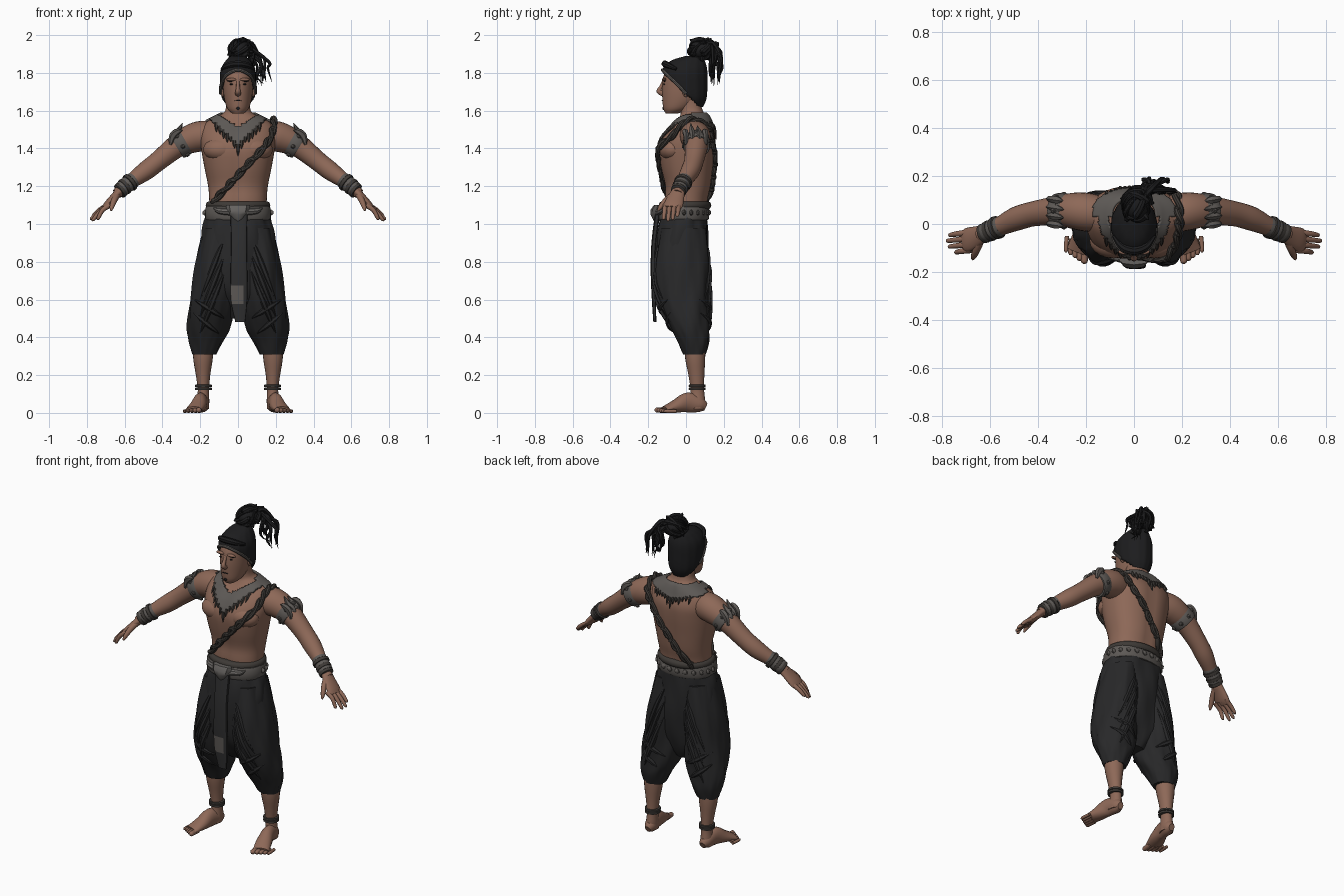
import bpy, bmesh, math, random
from mathutils import Vector, Matrix
from mathutils.bvhtree import BVHTree

random.seed(4)
if "Cube" in bpy.data.objects:
    bpy.data.objects.remove(bpy.data.objects["Cube"])
X, Y, Z = Vector((1, 0, 0)), Vector((0, 1, 0)), Vector((0, 0, 1))

def material(name, *rgb):
    m = bpy.data.materials.new(name)
    m.use_nodes = True
    m.diffuse_color = (*rgb, 1)
    m.node_tree.nodes["Principled BSDF"].inputs["Base Color"].default_value = (*rgb, 1)
    return m

skin = material("brown skin", .27, .14, .097)
black = material("black hair", .012, .012, .013)
cloth = material("charcoal cloth", .021, .021, .022)
sash_cloth = material("sash cloth", .028, .028, .029)
metal = material("dull grey metal", .11, .1, .092)
buckle_metal = material("pale grey metal", .13, .122, .115)
leather = material("dark leather", .048, .042, .037)

def smooth(stations, steps):
    """Catmull-Rom interpolation of whole stations."""
    out, last = [], len(stations) - 1
    for i in range(last):
        q = [stations[max(0, min(last, i + k))] for k in (-1, 0, 1, 2)]
        for s in range(steps):
            t = s / steps
            out.append([b + t / 2 * (c - a + t * (2 * a - 5 * b + 4 * c - d + t * (3 * (b - c) + d - a)))
                        for a, b, c, d in zip(*q)])
    return out + [list(stations[-1])]

def loft(bm, stations, n=16, steps=4, ref=Y, flat=False, power=1, shape=None):
    """Skin elliptical rings (x, y, z, radius a, radius b)."""
    pts = smooth([s if len(s) > 4 else (*s, s[3]) for s in stations], steps)
    last, b, rings = len(pts) - 1, ref.copy(), []
    for i, s in enumerate(pts):
        a = X
        if not flat:
            t = (Vector(pts[min(i + 1, last)][:3]) - Vector(pts[max(i - 1, 0)][:3])).normalized()
            b = (b - t * b.dot(t)).normalized()
            a = b.cross(t)
        ring = []
        for w in (math.tau * k / n for k in range(n)):
            m = shape(w, i / last) if shape else 1
            ca, sb = (math.copysign(abs(f) ** power, f) * m for f in (math.cos(w), math.sin(w)))
            ring.append(bm.verts.new(Vector(s[:3]) + a * ca * max(s[3], .001) + b * sb * max(s[4], .001)))
        rings.append(ring)
    for r, q in zip(rings, rings[1:]):
        for k in range(n):
            bm.faces.new((r[k], r[k - 1], q[k - 1], q[k]))
    bm.faces.new(rings[0])
    bm.faces.new(rings[-1][::-1])

def ball(bm, c, size, level=3):
    bmesh.ops.create_icosphere(bm, subdivisions=level, radius=1, matrix=Matrix.Translation(c) @ Matrix.Diagonal((*size, 1)))

def part(name, build, *mats, side=1, rule=None, shell=0):
    bm = bmesh.new()
    build(bm)
    for v in bm.verts:
        v.co.x *= side
    bmesh.ops.recalc_face_normals(bm, faces=bm.faces[:])
    for f in bm.faces:
        f.material_index = rule(f.calc_center_median()) if rule else 0
    mesh = bpy.data.meshes.new(name)
    bm.to_mesh(mesh)
    ob = bpy.data.objects.new(name, mesh)
    bpy.context.collection.objects.link(ob)
    for m in mats:
        mesh.materials.append(m)
    if shell:
        mod = ob.modifiers.new("thickness", 'SOLIDIFY')
        mod.thickness, mod.offset = shell, -1
    ob.select_set(True)
    bpy.context.view_layer.objects.active = ob
    return BVHTree.FromBMesh(bm)

def pair(name, build, mat):
    return [part(f"{label}_{name}", build, mat, side=s) for s, label in ((1, "left"), (-1, "right"))]

def trim(bm, drop):
    bmesh.ops.delete(bm, geom=[f for f in bm.faces if drop(f.calc_center_median())], context='FACES')

def surface(tree, x, z, front=True, lift=.012):
    d = -1 if front else 1
    return tree.ray_cast(Vector((x, d, z)), Y * -d)[0] + Y * d * lift

# Torso and neck with spine and breastbone grooves
TORSO = [(0, 0, 1.02, .15, .11), (0, 0, 1.12, .152, .115), (0, .01, 1.2, .158, .122), (0, .005, 1.3, .178, .14),
         (0, .005, 1.4, .195, .152), (0, .02, 1.47, .2, .137), (0, .035, 1.53, .18, .1), (0, .04, 1.57, .11, .075),
         (0, .03, 1.6, .068, .06), (0, .015, 1.68, .06, .058)]
groove = lambda w, u: 1 - .05 * math.exp(-(math.cos(w) / .13) ** 2)
def torso(bm):
    loft(bm, TORSO, 48, flat=True, power=.88, shape=groove)
    for s in (1, -1):
        ball(bm, (s * .085, -.07, 1.395), (.1, .073, .065))
trunk = part("torso", torso, skin)

# Head, nose, brow ridge and ears
def head(bm):
    loft(bm, [(0, -.075, 1.585, .03, .032), (0, -.05, 1.61, .056, .07), (0, -.025, 1.66, .072, .1), (0, -.015, 1.72, .079, .112),
              (0, -.01, 1.78, .08, .11), (0, 0, 1.83, .066, .09), (0, 0, 1.86, .03, .045)], 32, flat=True)
    loft(bm, [(0, -.118, 1.755, .009), (0, -.133, 1.725, .01), (0, -.143, 1.703, .014), (0, -.122, 1.69, .016)], 10)
    for s in (1, -1):
        ball(bm, (s * .08, 0, 1.705), (.012, .02, .033))
        ball(bm, (s * .035, -.116, 1.765), (.03, .012, .008))
face = part("head", head, skin)

# Eyes, brows, mouth and chin beard
def features(bm):
    spots = [(s * x, z, w, h) for s in (1, -1) for x, z, w, h in ((.034, 1.74, .012, .004), (.036, 1.757, .022, .005))]
    for x, z, w, h in spots + [(0, 1.653, .02, .0025), (0, 1.612, .01, .008)]:
        ball(bm, surface(face, x, z, lift=.001), (w, .004, h), 2)
part("face_details", features, black)

# Swept-back hair cap with an open face and a raised front crest
def hair(bm):
    loft(bm, [(0, .035, 1.62, .055, .055), (0, .005, 1.67, .088, .104), (0, -.006, 1.76, .096, .119), (0, -.006, 1.82, .09, .117),
              (0, .01, 1.865, .064, .088), (0, .04, 1.89, .035, .04)], 56, 8, flat=True, shape=lambda w, u: 1 + .012 * math.sin(14 * w))
    trim(bm, lambda c: c.z < 1.815 and c.y < 1.69 - c.z)
    loft(bm, [(-.085, -.05, 1.82, .008), (-.05, -.095, 1.84, .016), (0, -.112, 1.848, .018), (.05, -.095, 1.84, .016), (.085, -.05, 1.82, .008)], 8)
part("hair_cap", hair, black, shell=.014)
part("hairline_trim", lambda bm: loft(bm, [(s * x, y, z, .009) for s, x, y, z in (
    (-1, .092, 0, 1.69), (-1, .088, -.046, 1.74), (-1, .06, -.1, 1.79), (1, 0, -.124, 1.815),
    (1, .06, -.1, 1.79), (1, .088, -.046, 1.74), (1, .092, 0, 1.69))], 8), metal)

# Topknot of wound locks with loose tufts and falling strands
def topknot(bm):
    c, size, j = Vector((.01, .085, 1.925)), Vector((.058, .07, .055)), lambda a: random.uniform(-a, a)
    ball(bm, c, size * .95)
    loft(bm, [(0, .05, 1.86, .045), (.005, .06, 1.89, .036), (.01, .08, 1.93, .04)])
    for _ in range(18):
        u = Vector((j(1), j(1), j(1))).normalized()
        v = u.orthogonal().normalized()
        arc = [u * math.cos(k * .6) + v * math.sin(k * .6) for k in range(7)]
        loft(bm, [(*(c + d * size), .016 - .002 * k) for k, d in enumerate(arc)], 7, 3, ref=u.cross(v))
        loft(bm, [(*(c + u * size * e), r) for e, r in ((.9, .014), (1.15, .009), (1.35, .001))], 6, 2, ref=v)
    for k in range(12):
        x, y = (.13 if k < 6 else .07) + j(.035), .15 + j(.03)
        loft(bm, [(.04, .11, 1.94, .014), (.06 + j(.02), .15 + j(.02), 1.93 + j(.03), .012), (x, y + .01, 1.87 + j(.03), .009),
                  (x + j(.025), y, 1.81 + j(.03), .007), (x + .015, y, 1.765 + j(.035), .001)], 6)
part("topknot", topknot, black)

# Arms, hands and fingers
def arm(bm):
    loft(bm, [(.11, .035, 1.47, .07), (.19, .048, 1.466, .08), (.25, .055, 1.45, .076), (.32, .055, 1.415, .062), (.42, .042, 1.335, .052),
              (.49, .022, 1.28, .05), (.56, -.01, 1.23, .039), (.61, -.032, 1.19, .03), (.64, -.045, 1.16, .028)], 24)
    loft(bm, [(.61, -.032, 1.19, .026, .03), (.65, -.05, 1.148, .021, .042), (.69, -.065, 1.105, .019, .05), (.71, -.07, 1.085, .013, .044)], 20)
    for k, (x, z) in enumerate(((.765, 1.045), (.774, 1.03), (.766, 1.024), (.74, 1.03))):
        y = -.036 - .024 * k
        loft(bm, [(.69 - .004 * k, y, 1.1, .014), (.735 - .006 * k, y - .005, 1.073, .012), (x, y - .01, z, .009), (x + .003, y - .011, z - .008, .003)], 10)
    loft(bm, [(.64, -.065, 1.155, .018), (.655, -.105, 1.125, .016), (.668, -.135, 1.09, .012), (.672, -.148, 1.07, .004)], 10)
pair("arm", arm, skin)

def band(bm, at, along, r, half, lip=.006):
    c, d = Vector(at), Vector(along).normalized() * half
    loft(bm, [(*(c + d * k), r + e) for k, e in ((-1, 0), (-.8, lip), (.8, lip), (1, 0))], 20, 2)

# Upper arm bands with leaf spikes
def armband(bm):
    band(bm, (.3, .056, 1.425), (.8, 0, -.5), .066, .03)
    for y, tip in ((0, 1.495), (.035, 1.535), (.07, 1.52), (.105, 1.49)):
        loft(bm, [(.358, y, 1.42, .008), (.345, y, 1.465, .02, .014), (.318, y - .005, 1.49, .016), (.293, y - .01, tip, .001)], 6)
    for w in (k * math.tau / 7 for k in range(7)):
        ball(bm, (.3 + .035 * math.cos(w), .056 + .068 * math.sin(w), 1.425 + .063 * math.cos(w)), (.014,) * 3, 1)
pair("armband", armband, metal)

# Wrist rings and cuff
pair("bracelets", lambda bm: [band(bm, p, (.7, -.3, -.55), r, .011, .007) for *p, r in (
    (.545, -.003, 1.241, .044), (.572, -.015, 1.22, .041), (.6, -.028, 1.198, .037), (.622, -.038, 1.178, .034))], leather)
pair("wrist_cuff", lambda bm: band(bm, (.585, -.021, 1.21), (.7, -.3, -.55), .039, .045, .003), metal)

# Lower legs, feet, toes and ankle rings
def leg(bm):
    loft(bm, [(.18, .045, .42, .055, .055), (.185, .048, .3, .053, .054), (.185, .055, .2, .038, .042), (.183, .06, .12, .03, .036),
              (.185, .06, .06, .033, .042), (.188, .055, .02, .034, .044)], 20, flat=True)
    loft(bm, [(.185, .105, .03, .018, .02), (.186, .075, .042, .034, .04), (.197, .01, .055, .036, .053), (.212, -.05, .037, .044, .036),
              (.235, -.115, .018, .046, .016)], 20, ref=Z)
    for k in range(5):
        r, x, y = .015 - .0015 * k, .207 + .019 * k, -.158 + .012 * k
        loft(bm, [(x - .004, y + .06, r, r), (x, y + .02, r, r), (x, y, r, r * .9), (x, y - .008, r, .004)], 10, ref=Z)
pair("leg", leg, skin)
pair("anklet", lambda bm: [band(bm, (.183, .059, z), Z, .038, .007) for z in (.127, .143)], leather)

# Draped trousers: hips, gathered legs and raised diagonal folds
folds = lambda w, u: 1 + .03 * math.sin(6 * w + 11 * u) + .02 * math.sin(13 * w - 9 * u)
hips = part("trouser_hips", lambda bm: loft(bm, [
    (0, -.005, 1.08, .15, .115), (0, -.015, 1, .178, .13), (0, -.022, .9, .196, .138), (0, -.022, .78, .2, .138),
    (0, -.018, .65, .18, .122), (0, -.005, .56, .12, .085), (0, 0, .5, .06, .05)], 48, 5, flat=True, power=.9, shape=folds), cloth)
thigh = pair("trouser_leg", lambda bm: loft(bm, [
    (.095, -.015, .98, .085, .12), (.115, -.018, .8, .108, .142), (.13, -.017, .65, .115, .143), (.142, -.002, .54, .12, .127),
    (.156, .02, .45, .113, .104), (.17, .038, .38, .09, .084), (.178, .045, .31, .064, .058)], 40, 6, flat=True, shape=folds), cloth)[0]
def drapes(bm):
    runs = [(.07, z, .2, z - .33) for z in (.93, .84, .75)] + [(.235, .53, .1, .42), (.23, .6, .07, .5)]
    for x, z, x1, z1 in runs:
        for front in (True, False):
            line = [surface(thigh, x + (x1 - x) * t, z + (z1 - z) * t, front, -.001) for t in (0, .25, .5, .75, 1)]
            loft(bm, [(*p, r) for p, r in zip(line, (.002, .012, .015, .012, .002))], 6, 3)
pair("trouser_drapes", drapes, cloth)

# Hanging front sash with a grey patch
part("front_sash", lambda bm: loft(bm, [
    (.005, -.15, 1.06, .045, .014), (.005, -.17, .9, .042, .013), (.005, -.175, .75, .044, .012), (.005, -.17, .6, .044, .011),
    (.012, -.165, .48, .026, .008)], 16, 6, flat=True, power=.6), sash_cloth, metal,
    rule=lambda c: int(.57 < c.z < .67 and c.x < .025 and c.y < -.165))

# Belt with studs, upper wrap and buckle
def belt(bm):
    loft(bm, [(0, -.012, z, .164 + e, .124 + e) for z, e in ((1.02, 0), (1.03, .01), (1.085, .008), (1.095, 0))], 40, 2, flat=True, power=.9)
    for w in (math.pi * k / 11 for k in range(12)):
        ball(bm, (.174 * math.cos(w), -.01 + .133 * math.sin(w), 1.06), (.017, .012, .017), 1)
part("belt", belt, metal)
part("waist_wrap", lambda bm: loft(bm, [(0, -.005, z, r, r - .032) for z, r in (
    (1.08, .162), (1.095, .171), (1.115, .165), (1.12, .15))], 40, 2, flat=True), leather)
def buckle(bm):
    loft(bm, [(0, -.15, 1.1, .065, .02), (0, -.155, 1.075, .06, .033), (0, -.155, 1.05, .045, .033), (0, -.15, 1.015, .02, .02)], 8, 1, flat=True)
    for s in (1, -1):
        loft(bm, [(s * .04, -.145, 1.065, .02), (s * .1, -.13, 1.07, .016), (s * .13, -.11, 1.085, .003)], 8, ref=Z)
part("buckle", buckle, buckle_metal)

# Broad collar following the shoulders, with pendant teeth
edge = lambda x, front: 1.415 + .98 * abs(x) if front else 1.505 + .25 * abs(x)
def collar(bm):
    loft(bm, [(x, y, z + .006, a + .011, b + .011) for x, y, z, a, b in TORSO], 96, 10, flat=True, power=.88, shape=groove)
    trim(bm, lambda c: not edge(c.x, c.y < .03) < c.z < (min(1.515 + .6 * abs(c.x), 1.59) if c.y < .03 else 1.59))
part("collar", collar, metal, shell=.012)
def teeth(bm):
    for x, front in ((k * .019, f) for k in range(-6, 7) for f in (True, False)):
        z, drop = edge(x, front) + .008, random.uniform(.025, .05) if x else .065
        p, q = surface(trunk, x, z, front, .01), surface(trunk, x, z - drop, front, .008)
        loft(bm, [(*p, .009), (*((p + q) / 2), .009), (*q, .001)], 6, 2)
part("collar_teeth", teeth, leather)

# Twisted shoulder strap with knots, over the left shoulder to the right hip
def strap(bm):
    front = [surface(trunk, .13 - .065 * k, 1.4 - .07 * k) for k in range(5)]
    back = [surface(trunk, .13 - .06 * k, 1.43 - .082 * k, False) for k in range(5)]
    over = [(.175, -.075, 1.465), (.188, -.015, 1.53), (.188, .05, 1.55), (.175, .125, 1.5)]
    line = smooth([tuple(p) for p in front[::-1] + over + back], 5)
    for phase in (0, math.pi):
        loft(bm, [(x + .009 * math.cos(k * .8 + phase), y, z + .012 * math.sin(k * .8 + phase), .012) for k, (x, y, z) in enumerate(line)], 8, 2)
    for p in line[::4]:
        ball(bm, p, (.018, .017, .018), 1)
part("shoulder_strap", strap, leather)

bpy.ops.object.shade_smooth_by_angle(angle=math.radians(40))
